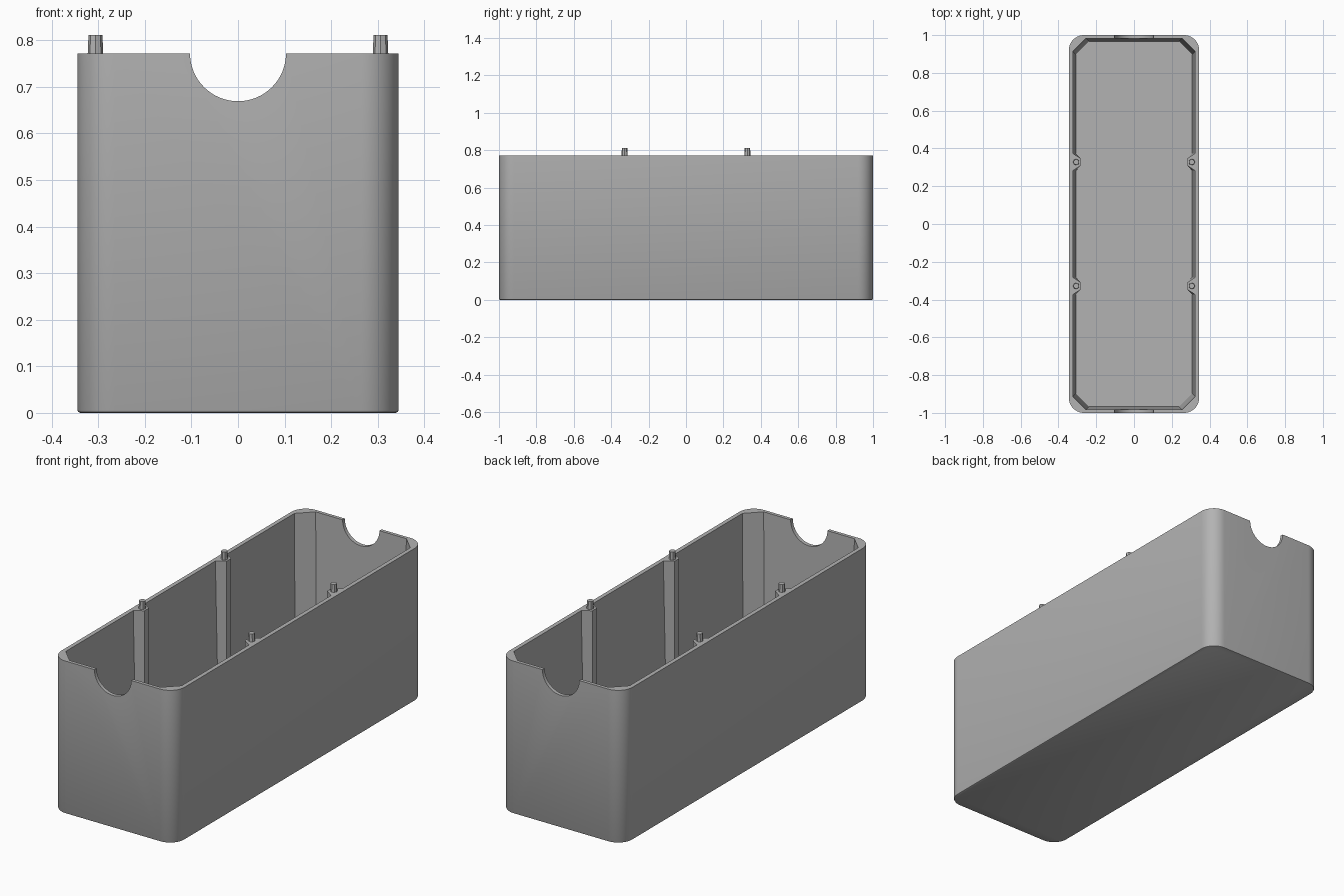
import bpy, bmesh, math

cube = bpy.data.objects.get("Cube")
if cube:
    bpy.data.objects.remove(cube, do_unlink=True)

HX, HY, H = 0.345, 1.0, 0.772
FLOOR = 0.02
POST_X, POST_Y = 0.306, 0.328

grey = bpy.data.materials.new("plain grey")
grey.use_nodes = True
COLOR = (0.45, 0.45, 0.45, 1)
grey.diffuse_color = COLOR
grey.node_tree.nodes["Principled BSDF"].inputs["Base Color"].default_value = COLOR


def loft(name, rings):
    """Solid through rings of (x, y, z) points, capped at both ends."""
    bm = bmesh.new()
    loops = [[bm.verts.new(p) for p in ring] for ring in rings]
    n = len(loops[0])
    for a, b in zip(loops, loops[1:]):
        for i in range(n):
            j = (i + 1) % n
            bm.faces.new((a[i], a[j], b[j], b[i]))
    bm.faces.new(loops[0][::-1])
    bm.faces.new(loops[-1])
    bmesh.ops.recalc_face_normals(bm, faces=bm.faces)
    mesh = bpy.data.meshes.new(name)
    bm.to_mesh(mesh)
    bm.free()
    mesh.materials.append(grey)
    obj = bpy.data.objects.new(name, mesh)
    bpy.context.collection.objects.link(obj)
    return obj


def rounded_ring(z, inset, r=0.08, steps=10):
    pts = []
    for k, (sx, sy) in enumerate([(1, 1), (-1, 1), (-1, -1), (1, -1)]):
        for i in range(steps + 1):
            a = math.radians(90 * (k + i / steps))
            pts.append((sx * (HX - r) + (r - inset) * math.cos(a),
                        sy * (HY - r) + (r - inset) * math.sin(a), z))
    return pts


def cavity_ring(z, inset):
    """Chamfered rectangle, notched inward around each pin post."""
    x, y, c = 0.324 - inset, 0.983 - inset, 0.07
    side = [(x, c - y)]
    for py in (-POST_Y, POST_Y):
        side += [(x, py - 0.046), (0.281, py - 0.018),
                 (0.281, py + 0.018), (x, py + 0.046)]
    side += [(x, y - c), (x - c, y)]
    half = [(x - c, -y)] + side
    return [(px, py, z) for px, py in half + [(-a, -b) for a, b in half]]


# Outer body with softly bevelled bottom edge
body = loft("box_body", [rounded_ring(0, 0.006), rounded_ring(0.002, 0.002),
                         rounded_ring(0.006, 0), rounded_ring(H, 0)])

# Tapered cavity, slightly wider at the rim
cavity = loft("cavity_cutter", [cavity_ring(FLOOR, 0.016), cavity_ring(H, 0),
                                cavity_ring(H + 0.1, 0)])

# Half-round notch through both end walls
R = 0.103
circle = [(R * math.cos(math.tau * i / 64), H + R * math.sin(math.tau * i / 64))
          for i in range(64)]
notch = loft("notch_cutter", [[(x, y, z) for x, z in circle] for y in (-1.2, 1.2)])

for cutter in (cavity, notch):
    mod = body.modifiers.new(cutter.name, "BOOLEAN")
    mod.operation = "DIFFERENCE"
    mod.solver = "EXACT"
    mod.object = cutter

# Bake the cuts and remove the cutters
bpy.context.view_layer.update()
depsgraph = bpy.context.evaluated_depsgraph_get()
body_mesh = bpy.data.meshes.new_from_object(body.evaluated_get(depsgraph))
body.modifiers.clear()
body.data = body_mesh
for cutter in (cavity, notch):
    bpy.data.objects.remove(cutter, do_unlink=True)

bpy.ops.object.select_all(action="DESELECT")
body.select_set(True)
bpy.context.view_layer.objects.active = body
bpy.ops.object.shade_smooth_by_angle(angle=math.radians(30))

# Locating pins standing on the four posts
for sx, side in ((1, "left"), (-1, "right")):
    for sy, end in ((-1, "front"), (1, "back")):
        def pin_ring(z, r):
            return [(sx * POST_X + r * math.cos(math.tau * i / 8),
                     sy * POST_Y + r * math.sin(math.tau * i / 8), z)
                    for i in range(8)]
        loft(f"{end}_{side}_pin", [pin_ring(H - 0.01, 0.017), pin_ring(0.811, 0.015)])
